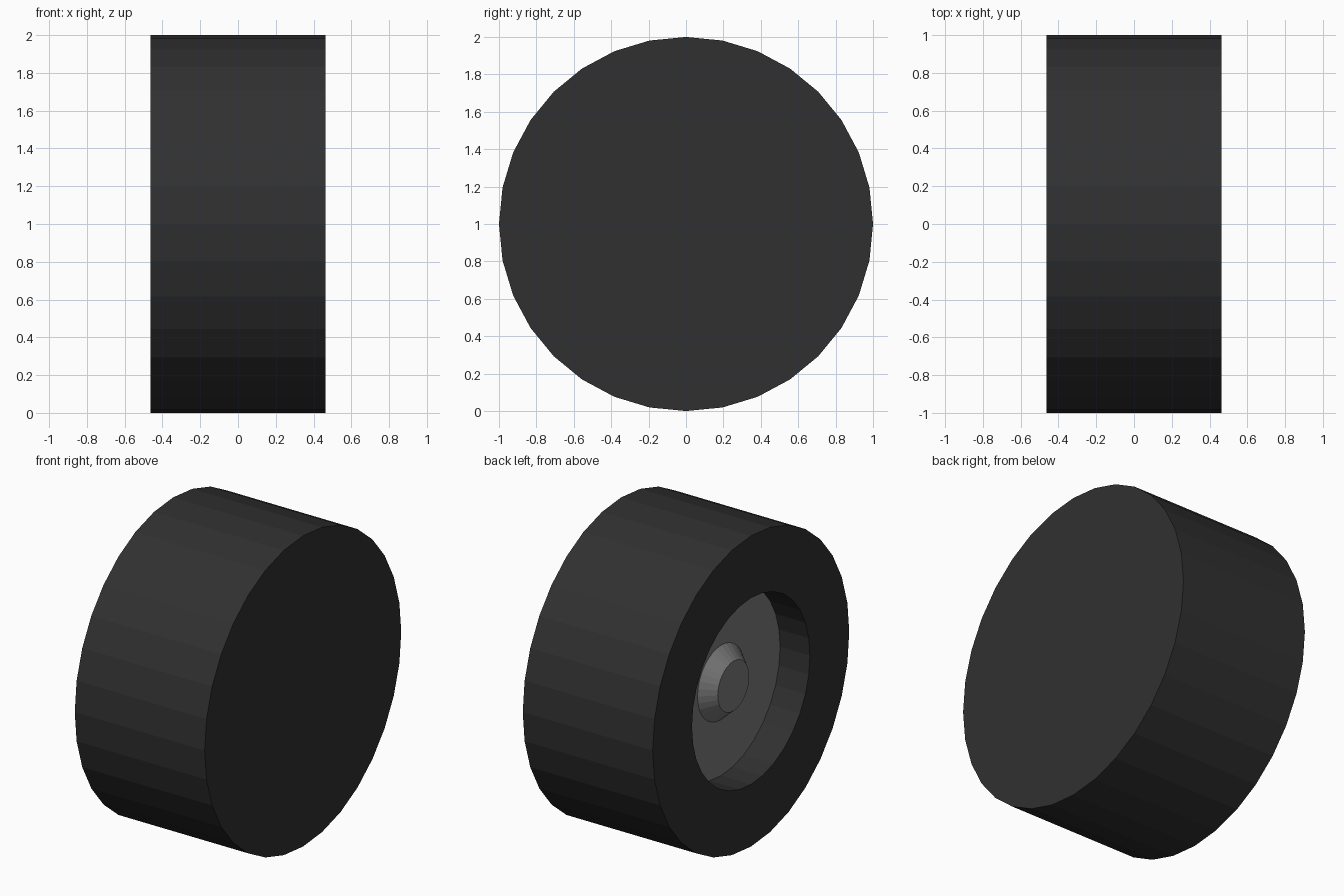
import bpy, bmesh, math

if "Cube" in bpy.data.objects:
    bpy.data.objects.remove(bpy.data.objects["Cube"])

SIDES = 32
HALF_W = 0.4625
FLOOR_X = -0.25


def material(name, value):
    mat = bpy.data.materials.new(name)
    mat.diffuse_color = (value, value, value, 1)
    mat.use_nodes = True
    mat.node_tree.nodes["Principled BSDF"].inputs["Base Color"].default_value = mat.diffuse_color
    return mat


def lathe(name, profile, mat):
    """Revolve (x, radius) points about the wheel axle; radius 0 becomes a flat cap."""
    bm = bmesh.new()
    rings = []
    for x, r in profile:
        ring = []
        for i in range(SIDES):
            a = 2 * math.pi * i / SIDES
            ring.append(bm.verts.new((x, r * math.sin(a), 1 + r * math.cos(a))))
        rings.append(ring)
    for a, b in zip(rings, rings[1:]):
        for i in range(SIDES):
            j = (i + 1) % SIDES
            bm.faces.new((a[i], a[j], b[j], b[i]))
    bm.faces.new(rings[0])
    bm.faces.new(rings[-1])
    bmesh.ops.recalc_face_normals(bm, faces=bm.faces)
    mesh = bpy.data.meshes.new(name)
    bm.to_mesh(mesh)
    bm.free()
    mesh.materials.append(mat)
    obj = bpy.data.objects.new(name, mesh)
    bpy.context.collection.objects.link(obj)
    return obj


rubber = material("rubber", 0.03)
metal = material("metal", 0.2)

# Tyre: closed inner side, recessed outer side
lathe("tyre", [(HALF_W, 1.0), (-HALF_W, 1.0), (-HALF_W, 0.6), (FLOOR_X + 0.01, 0.6)], rubber)

# Rim disc with a bevelled hub cap
lathe("rim_and_hub", [(FLOOR_X + 0.005, 0.6), (FLOOR_X, 0.6), (FLOOR_X, 0.24), (FLOOR_X - 0.088, 0.16)], metal)
